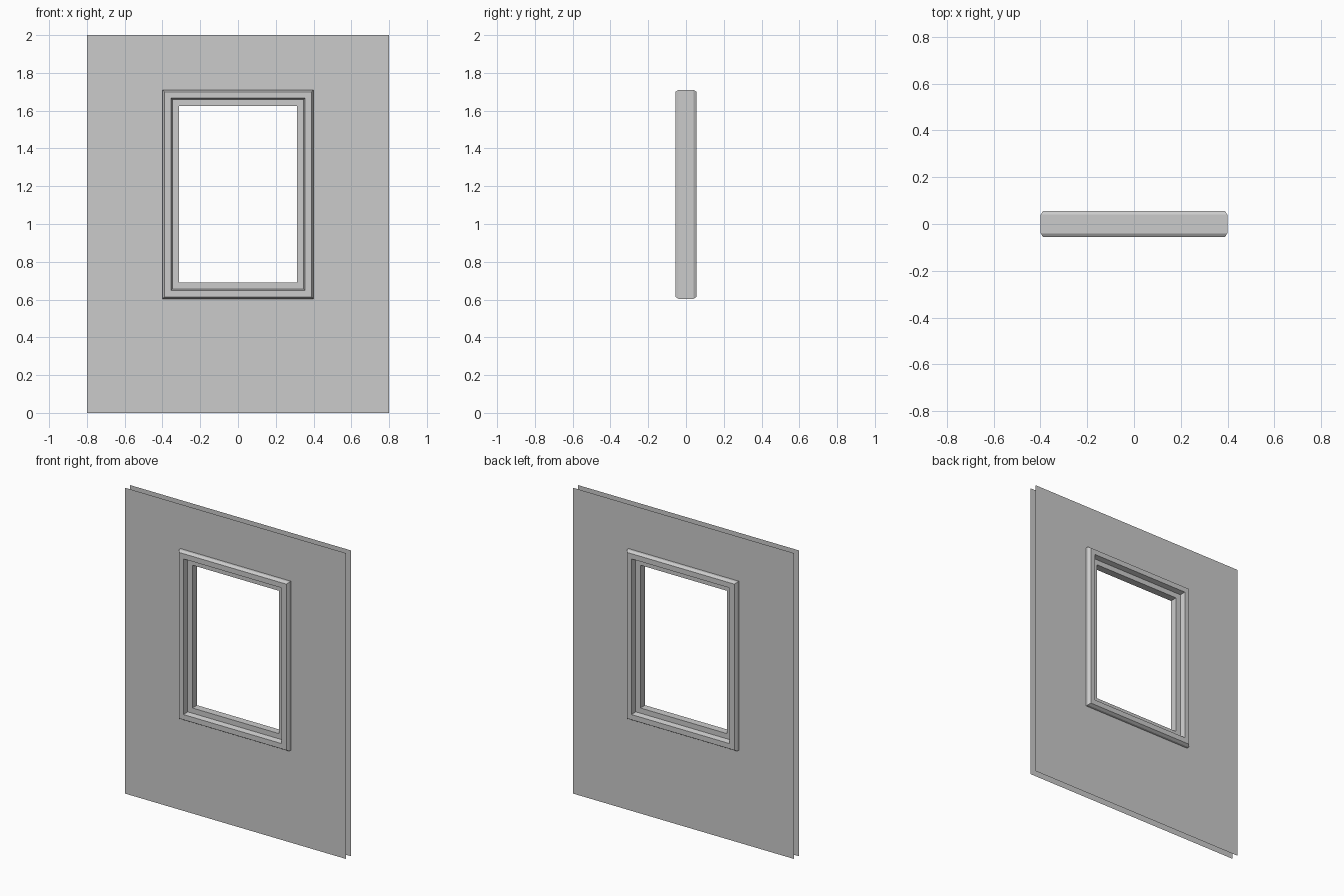
import bpy, bmesh

if "Cube" in bpy.data.objects:
    bpy.data.objects.remove(bpy.data.objects["Cube"])

CZ = 1.157            # height of the window centre
HX, HZ = 0.399, 0.553   # half size of the frame's outer edge


def finish(bm, name):
    me = bpy.data.meshes.new(name)
    bm.to_mesh(me)
    bm.free()
    ob = bpy.data.objects.new(name, me)
    bpy.context.collection.objects.link(ob)
    return ob


def ring(bm, x0, x1, z0, z1, y):
    return [bm.verts.new((x, y, z)) for x, z in
            ((x0, z0), (x1, z0), (x1, z1), (x0, z1))]


def inset_ring(bm, d, y):
    return ring(bm, -HX + d, HX - d, CZ - HZ + d, CZ + HZ - d, y)


def bridge(bm, a, b):
    for i in range(4):
        j = (i + 1) % 4
        bm.faces.new((a[i], a[j], b[j], b[i]))


# Thin wall skins, front and back, each with a window opening
def wall_skin(name, y):
    bm = bmesh.new()
    bridge(bm, ring(bm, -0.8, 0.8, 0, 2, y), inset_ring(bm, 0.0, y))
    if y > 0:
        bmesh.ops.reverse_faces(bm, faces=bm.faces[:])
    finish(bm, name)


wall_skin("front_wall_skin", -0.024)
wall_skin("back_wall_skin", 0.024)

# Window frame: mitred moulding, profile as (inset, y), mirrored front to back
half = [(0.0, -0.040), (0.010, -0.056), (0.044, -0.056),
        (0.052, -0.024), (0.086, -0.024)]
profile = half + [(d, -y) for d, y in reversed(half)]
bm = bmesh.new()
rings = [inset_ring(bm, d, y) for d, y in profile]
for k, r in enumerate(rings):
    bridge(bm, r, rings[(k + 1) % len(rings)])
bmesh.ops.recalc_face_normals(bm, faces=bm.faces[:])
finish(bm, "window_frame")
